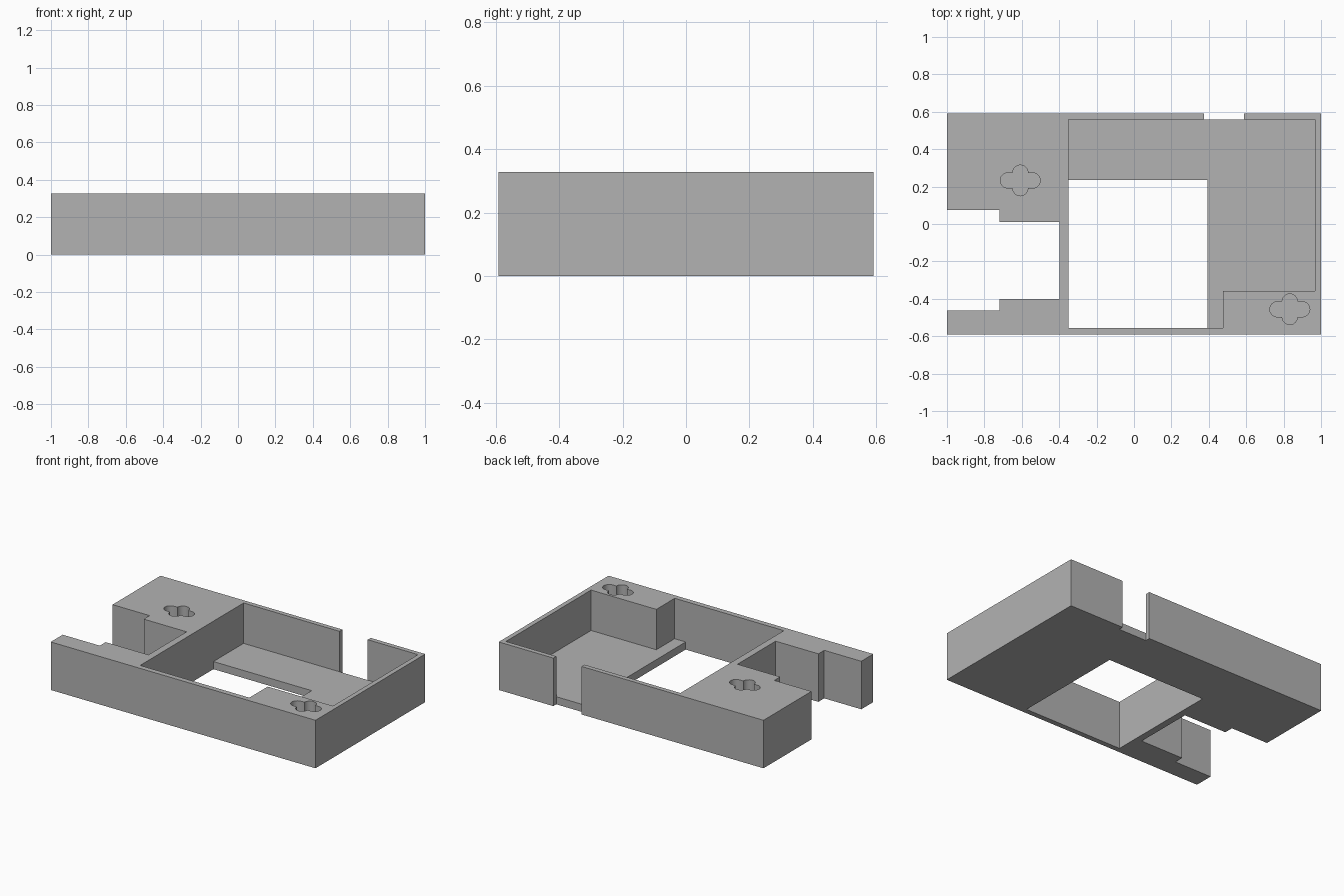
import bpy, bmesh
from math import cos, sin, pi, radians

cube = bpy.data.objects.get("Cube")
if cube:
    bpy.data.objects.remove(cube, do_unlink=True)

HX, HY, HEIGHT, FLOOR = 1.0, 0.592, 0.328, 0.052
WALL_Y = 0.56          # inner face of the thin back and front walls
OVER = 0.1             # how far cutters reach past the body

grey = bpy.data.materials.new("plain_grey")
grey.use_nodes = True
colour = (0.45, 0.45, 0.45, 1)
grey.diffuse_color = colour
grey.node_tree.nodes["Principled BSDF"].inputs["Base Color"].default_value = colour


def prism(name, outline, z0, z1):
    """Extrude a counter-clockwise outline from z0 to z1."""
    bm = bmesh.new()
    face = bm.faces.new([bm.verts.new((x, y, z0)) for x, y in outline])
    top = bmesh.ops.extrude_face_region(bm, geom=[face])["geom"]
    verts = [v for v in top if isinstance(v, bmesh.types.BMVert)]
    bmesh.ops.translate(bm, verts=verts, vec=(0, 0, z1 - z0))
    bmesh.ops.recalc_face_normals(bm, faces=bm.faces)
    mesh = bpy.data.meshes.new(name)
    bm.to_mesh(mesh)
    bm.free()
    mesh.materials.append(grey)
    obj = bpy.data.objects.new(name, mesh)
    bpy.context.collection.objects.link(obj)
    return obj


def rect(x0, x1, y0, y1):
    return [(x0, y0), (x1, y0), (x1, y1), (x0, y1)]


def clover(cx, cy, r=0.041, reach=0.066, steps=12):
    """Four half-round lobes, wider along x."""
    pts = []
    for k, (ox, oy) in enumerate([(reach, 0), (0, r), (-reach, 0), (0, -r)]):
        for i in range(steps + 1):
            a = radians(90 * k - 90) + pi * i / steps
            p = (cx + ox + r * cos(a), cy + oy + r * sin(a))
            pts.append(p)
    return pts


# Solid body
body = prism("tray_body", rect(-HX, HX, -HY, HY), 0, HEIGHT)

# Stepped pocket above the floor
pocket = [(-0.35, -0.556), (0.475, -0.556), (0.475, -0.358),
          (0.968, -0.358), (0.968, WALL_Y), (-0.35, WALL_Y)]
# Side bay, wider at its mouth
bay = [(-HX - OVER, -0.463), (-0.72, -0.463), (-0.72, -0.4), (-0.397, -0.4),
       (-0.397, 0.012), (-0.72, 0.012), (-0.72, 0.075), (-HX - OVER, 0.075)]

low, high = -OVER, HEIGHT + OVER
cutters = [
    prism("pocket_cutter", pocket, FLOOR, high),
    prism("window_cutter", rect(-0.35, 0.392, -0.556, 0.235), low, high),
    prism("bay_cutter", bay, low, high),
    prism("back_slot_cutter", rect(0.375, 0.588, WALL_Y, HY + OVER), low, high),
    prism("left_clover_cutter", clover(0.833, -0.456), HEIGHT - 0.16, high),
    prism("right_clover_cutter", clover(-0.608, 0.233), HEIGHT - 0.16, high),
]
for cutter in cutters:
    cutter.hide_render = True
    mod = body.modifiers.new(cutter.name, "BOOLEAN")
    mod.operation = "DIFFERENCE"
    mod.solver = "EXACT"
    mod.object = cutter

# Bake the cuts and drop the cutters
bpy.context.view_layer.update()
graph = bpy.context.evaluated_depsgraph_get()
result = bpy.data.meshes.new_from_object(body.evaluated_get(graph))
body.modifiers.clear()
body.data = result
for cutter in cutters:
    bpy.data.objects.remove(cutter, do_unlink=True)

# Smooth the round lobes, keep the corners crisp
bpy.ops.object.select_all(action="DESELECT")
body.select_set(True)
bpy.context.view_layer.objects.active = body
bpy.ops.object.shade_smooth_by_angle(angle=radians(30))
